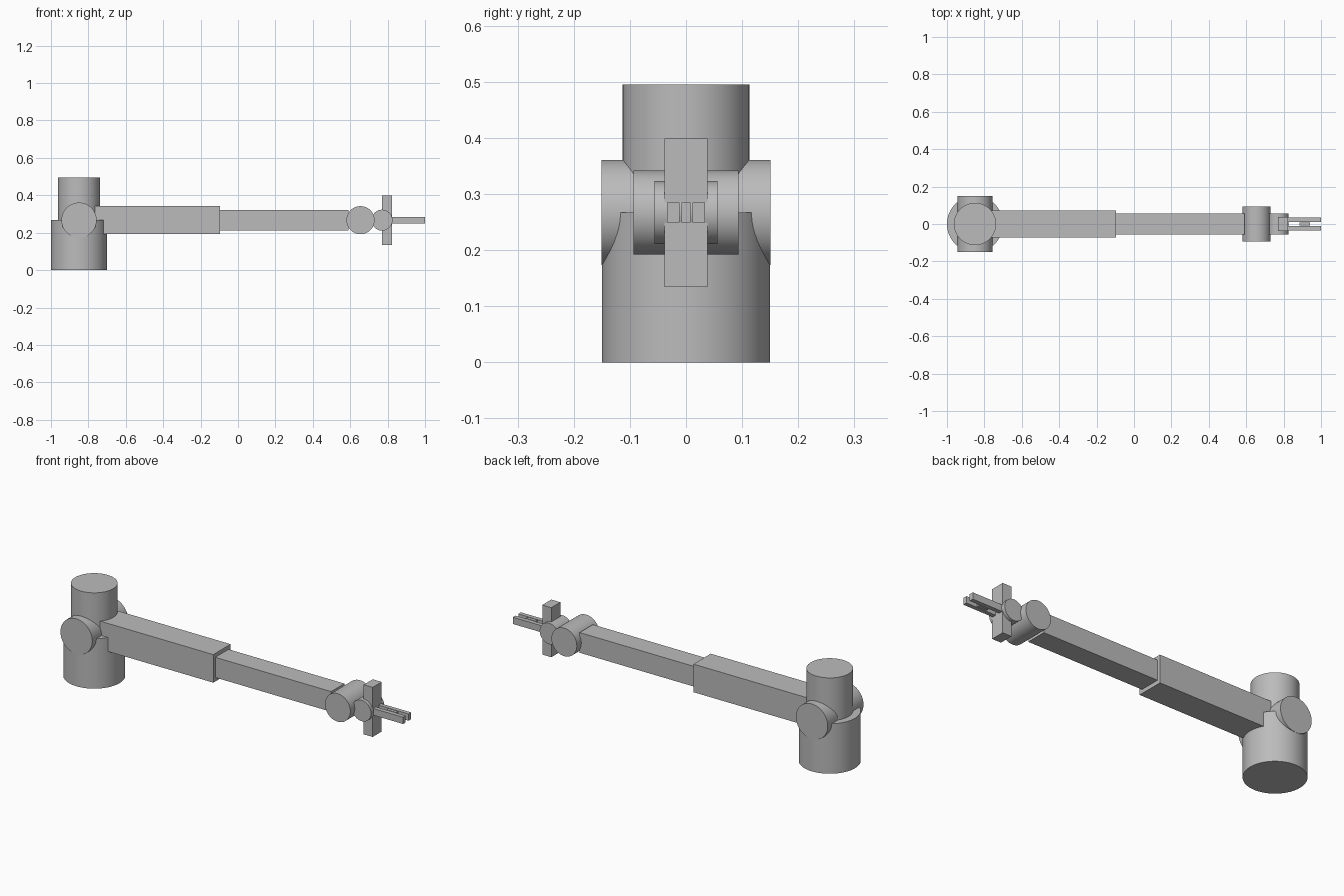
import bpy
from math import radians
from mathutils import Vector

cube = bpy.data.objects.get("Cube")
if cube:
    bpy.data.objects.remove(cube, do_unlink=True)

grey = bpy.data.materials.new("plain grey")
grey.use_nodes = True
grey.diffuse_color = (0.5, 0.5, 0.5, 1)
grey.node_tree.nodes["Principled BSDF"].inputs["Base Color"].default_value = grey.diffuse_color


def box(name, low, high):
    low, high = Vector(low), Vector(high)
    bpy.ops.mesh.primitive_cube_add(size=1, location=(low + high) / 2)
    obj = bpy.context.object
    obj.name = name
    obj.scale = high - low
    bpy.ops.object.transform_apply(location=False, rotation=False, scale=True)
    obj.data.materials.append(grey)


def cylinder(name, centre, radius, length, lying=False):
    bpy.ops.mesh.primitive_cylinder_add(
        vertices=64, radius=radius, depth=length, location=centre,
        rotation=(radians(90) if lying else 0, 0, 0))
    obj = bpy.context.object
    obj.name = name
    obj.data.materials.append(grey)
    bpy.ops.object.shade_smooth_by_angle(angle=radians(30))


axis = 0.267  # height of the arm's centre line
base_x = -0.85

# Base, turret and shoulder joint
cylinder("base", (base_x, 0, axis / 2), 0.15, axis)
cylinder("turret", (base_x, 0, 0.38), 0.113, 0.23)
cylinder("shoulder_joint", (base_x, 0, axis), 0.094, 0.302, lying=True)

# Arm segments
box("upper_arm", (base_x, -0.073, axis - 0.075), (-0.095, 0.073, axis + 0.075))
box("forearm", (-0.1, -0.056, axis - 0.054), (0.59, 0.056, axis + 0.054))

# Wrist joints
cylinder("wrist_joint", (0.655, 0, axis), 0.075, 0.188, lying=True)
cylinder("hand_joint", (0.77, 0, axis), 0.056, 0.112, lying=True)

# Gripper: upright palm, two long fingers and the small block between them
box("palm", (0.77, -0.038, axis - 0.133), (0.823, 0.038, axis + 0.132))
for name, y in (("right_finger", -0.023), ("left_finger", 0.023)):
    box(name, (0.82, y - 0.011, axis - 0.018), (1.0, y + 0.011, axis + 0.018))
box("gripped_block", (0.885, -0.008, axis - 0.018), (0.94, 0.008, axis + 0.018))
